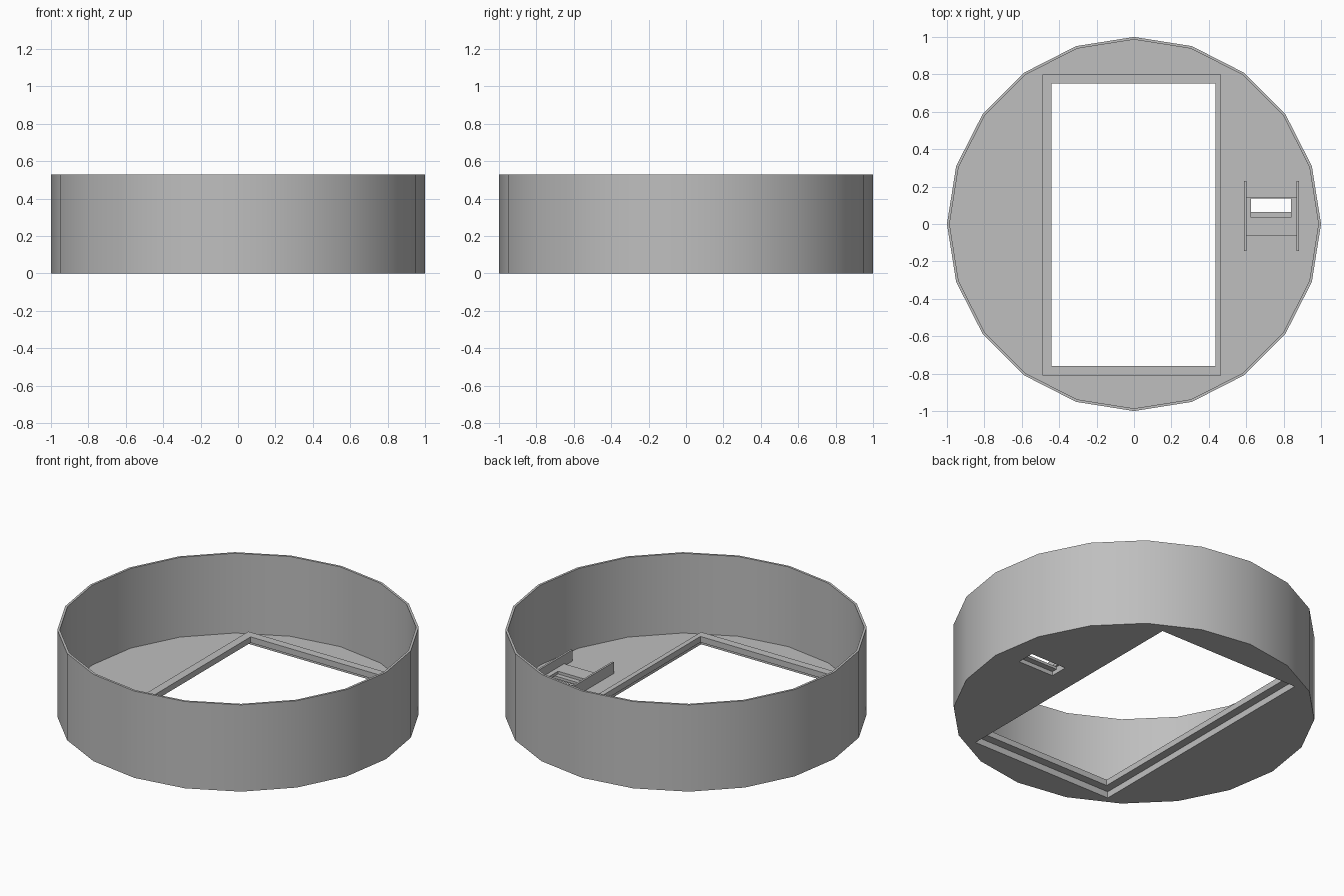
import bpy, bmesh, math
from mathutils import Matrix, Vector

if "Cube" in bpy.data.objects:
    bpy.data.objects.remove(bpy.data.objects["Cube"], do_unlink=True)

grey = bpy.data.materials.new("plain grey")
grey.use_nodes = True
GREY = (0.52, 0.52, 0.52, 1)
grey.diffuse_color = GREY
grey.node_tree.nodes["Principled BSDF"].inputs["Base Color"].default_value = GREY


def finish(name, bm):
    mesh = bpy.data.meshes.new(name)
    bm.to_mesh(mesh)
    bm.free()
    mesh.materials.append(grey)
    obj = bpy.data.objects.new(name, mesh)
    bpy.context.scene.collection.objects.link(obj)
    return obj


def box(name, x, y, z):
    """Box from (low, high) pairs on each axis."""
    bm = bmesh.new()
    bmesh.ops.create_cube(bm, size=1)
    for v in bm.verts:
        v.co = Vector([sum(r) / 2 + c * (r[1] - r[0]) for c, r in zip(v.co, (x, y, z))])
    return finish(name, bm)


def drum(name, radius, z0, z1):
    """Twenty-sided solid drum."""
    bm = bmesh.new()
    bmesh.ops.create_cone(bm, cap_ends=True, segments=20, radius1=radius, radius2=radius,
                          depth=z1 - z0, matrix=Matrix.Translation((0, 0, (z0 + z1) / 2)))
    return finish(name, bm)


def cut(obj, cutter):
    """Subtract the cutter, then discard it."""
    cutter.hide_render = True
    mod = obj.modifiers.new("cut", "BOOLEAN")
    mod.operation = "DIFFERENCE"
    mod.solver = "EXACT"
    mod.object = cutter
    bpy.context.view_layer.objects.active = obj
    bpy.ops.object.modifier_apply(modifier=mod.name)
    bpy.data.objects.remove(cutter, do_unlink=True)


HEIGHT, FLOOR = 0.53, 0.043
FRAME_X, FRAME_Y = (-0.49, 0.465), (-0.81, 0.80)
OPEN_X, OPEN_Y = (-0.44, 0.435), (-0.76, 0.75)
SLOT_X, SLOT_Y = (0.625, 0.84), (0.035, 0.137)
THROUGH = (-0.1, 0.3)

# Round tray: thin wall and floor, with the large opening and small slot
tray = drum("round_tray", 1, 0, HEIGHT)
cut(tray, drum("hollow", 0.986, FLOOR, HEIGHT + 0.2))
cut(tray, box("large_opening", FRAME_X, FRAME_Y, THROUGH))
cut(tray, box("slot_opening", (0.615, 0.855), (0.03, 0.14), THROUGH))
bpy.ops.object.select_all(action="DESELECT")
tray.select_set(True)
bpy.context.view_layer.objects.active = tray
bpy.ops.object.shade_smooth_by_angle(angle=math.radians(30))

# Raised lip around the large opening, leaving a rebate underneath
lip = box("opening_lip", FRAME_X, FRAME_Y, (0.039, 0.075))
cut(lip, box("lip_opening", OPEN_X, OPEN_Y, THROUGH))

# Slot holder: low pad, inner ledge and two upright side plates
pad = box("slot_pad", (0.598, 0.872), (-0.065, 0.142), (0.04, 0.058))
cut(pad, box("pad_opening", SLOT_X, SLOT_Y, THROUGH))
box("slot_ledge", (0.615, 0.855), (0.03, 0.065), (0.025, 0.041))
for name, x in (("inner_side_plate", 0.595), ("outer_side_plate", 0.875)):
    box(name, (x - 0.006, x + 0.006), (-0.145, 0.23), (0.03, 0.112))
